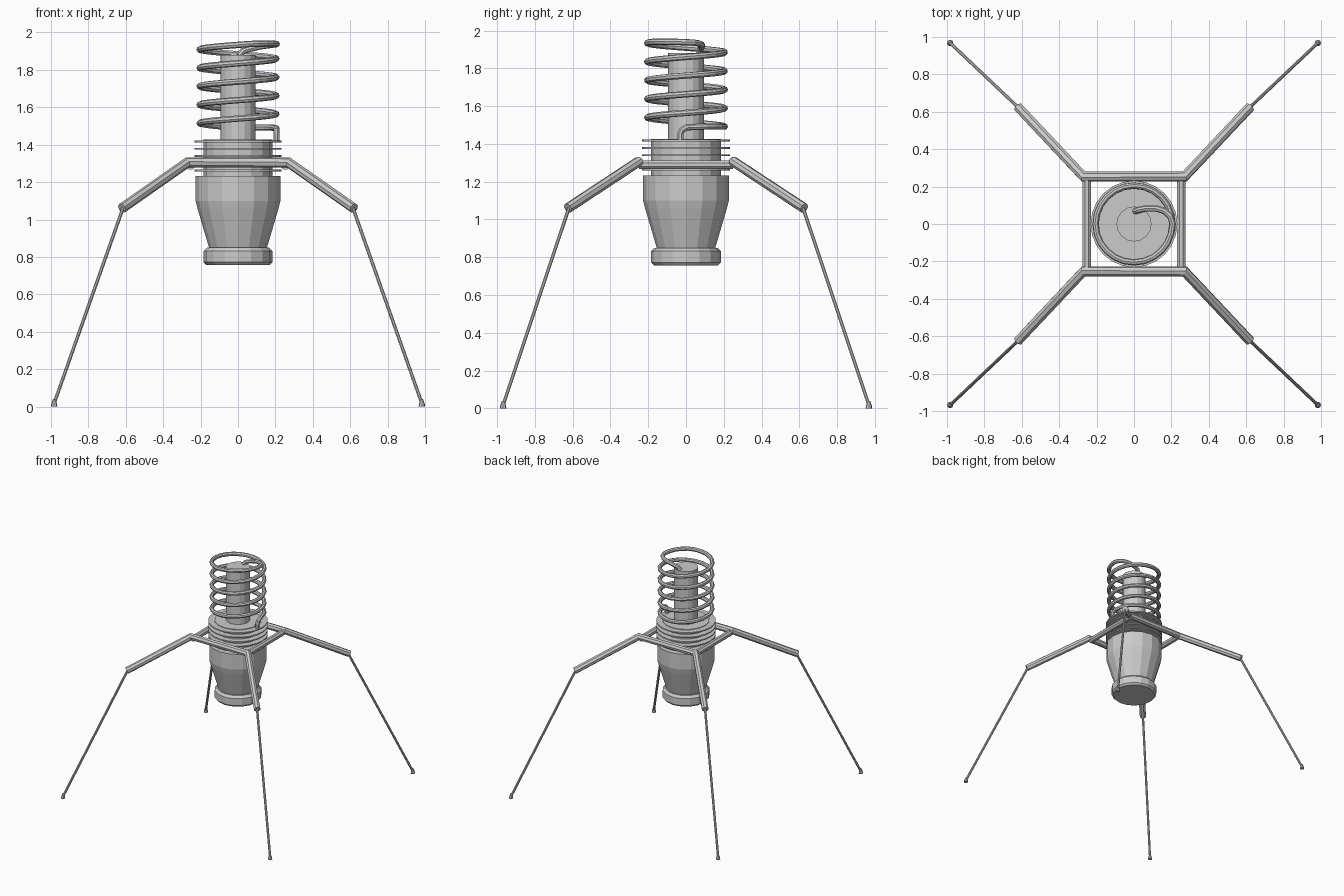
import bpy, bmesh, math
from mathutils import Vector

if "Cube" in bpy.data.objects:
    bpy.data.objects.remove(bpy.data.objects["Cube"])


def finish(name, bm):
    bmesh.ops.recalc_face_normals(bm, faces=bm.faces)
    me = bpy.data.meshes.new(name)
    bm.to_mesh(me)
    bm.free()
    ob = bpy.data.objects.new(name, me)
    bpy.context.collection.objects.link(ob)
    return ob


def lathe(name, profile, sides=16, centre=(0, 0)):
    """Closed solid of revolution from (radius, z) pairs."""
    bm = bmesh.new()
    rings = []
    for r, z in profile:
        rings.append([bm.verts.new((centre[0] + r * math.cos(2 * math.pi * i / sides),
                                    centre[1] + r * math.sin(2 * math.pi * i / sides), z))
                      for i in range(sides)])
    for a, b in zip(rings, rings[1:]):
        for i in range(sides):
            j = (i + 1) % sides
            bm.faces.new((a[i], a[j], b[j], b[i]))
    bm.faces.new(rings[0])
    bm.faces.new(rings[-1])
    return finish(name, bm)


def tube(name, points, radius, sides=8):
    """Capped round tube along a path, mitred at the bends."""
    pts = [Vector(p) for p in points]
    bm = bmesh.new()
    rings = []
    normal = None
    for k, p in enumerate(pts):
        d_in = (p - pts[k - 1]).normalized() if k else (pts[1] - p).normalized()
        d_out = (pts[k + 1] - p).normalized() if k < len(pts) - 1 else d_in
        t = (d_in + d_out).normalized()
        if normal is None:
            normal = t.orthogonal() if abs(t.z) > 0.95 else Vector((0, 0, 1))
        normal = (normal - t * normal.dot(t)).normalized()
        side = t.cross(normal)
        # widen the ring along the bend so the tube keeps its thickness
        bend = d_out - d_in
        widen = 1 / max(0.5, t.dot(d_in)) - 1
        ring = []
        for i in range(sides):
            a = 2 * math.pi * (i + 0.5) / sides
            off = radius * (math.cos(a) * normal + math.sin(a) * side)
            if bend.length > 1e-4:
                b = bend.normalized()
                off += b * off.dot(b) * widen
            ring.append(bm.verts.new(p + off))
        rings.append(ring)
    for a, b in zip(rings, rings[1:]):
        for i in range(sides):
            j = (i + 1) % sides
            bm.faces.new((a[i], a[j], b[j], b[i]))
    bm.faces.new(rings[0])
    bm.faces.new(rings[-1])
    return finish(name, bm)


# Hanging body: tapered housing, base collar, neck, cooling fins and core
lathe("housing", [(0.155, 0.83), (0.155, 0.85), (0.217, 1.06), (0.227, 1.10), (0.227, 1.232)])
lathe("base_collar", [(0.17, 0.757), (0.184, 0.772), (0.184, 0.832), (0.166, 0.85)])
lathe("neck", [(0.184, 1.22), (0.184, 1.427)])
for i in range(5):
    z = 1.263 + 0.0385 * i
    lathe(f"cooling_fin_{i + 1}", [(0.232, z - 0.005), (0.232, z + 0.005)], 24)
lathe("core", [(0.094, 1.42), (0.094, 1.88)])

# Coil: rises from the neck, winds round the core and dips into its top
R = 0.205
path = [(R, -0.03, 1.42), (R, -0.03, 1.455), (R, -0.02, 1.475), (R, 0.005, 1.488)]
steps = 24
for i in range(2, 5 * steps):
    th = 2 * math.pi * i / steps
    z = min(1.515 + 0.0985 * (th / (2 * math.pi) - 0.5), 1.94)
    path.append((R * math.cos(th), R * math.sin(th), max(z, 1.492)))
path += [(0.207, 0.0, 1.938), (0.195, 0.04, 1.936), (0.165, 0.068, 1.932), (0.12, 0.083, 1.926),
         (0.06, 0.083, 1.912), (0.025, 0.075, 1.9), (0.005, 0.068, 1.875)]
tube("coil", path, 0.017)

# Square frame: front and back bars continue into the upper legs
for s, label in ((-1, "front"), (1, "back")):
    tube(f"{label}_bar_and_upper_legs",
         [(-0.62, s * 0.625, 1.06), (-0.27, s * 0.253, 1.305),
          (0.27, s * 0.253, 1.305), (0.62, s * 0.625, 1.06)], 0.027)
for s, label in ((-1, "left"), (1, "right")):
    tube(f"{label}_bar", [(s * 0.253, -0.25, 1.29), (s * 0.253, 0.25, 1.29)], 0.025)

# Thin lower legs with small conical feet
for sx, lx in ((-1, "left"), (1, "right")):
    for sy, ly in ((-1, "front"), (1, "back")):
        tube(f"{ly}_{lx}_lower_leg",
             [(sx * 0.61, sy * 0.615, 1.075), (sx * 0.982, sy * 0.967, 0.02)], 0.0095)
        lathe(f"{ly}_{lx}_foot", [(0.017, 0), (0.016, 0.012), (0.007, 0.04)],
              8, (sx * 0.983, sy * 0.968))
